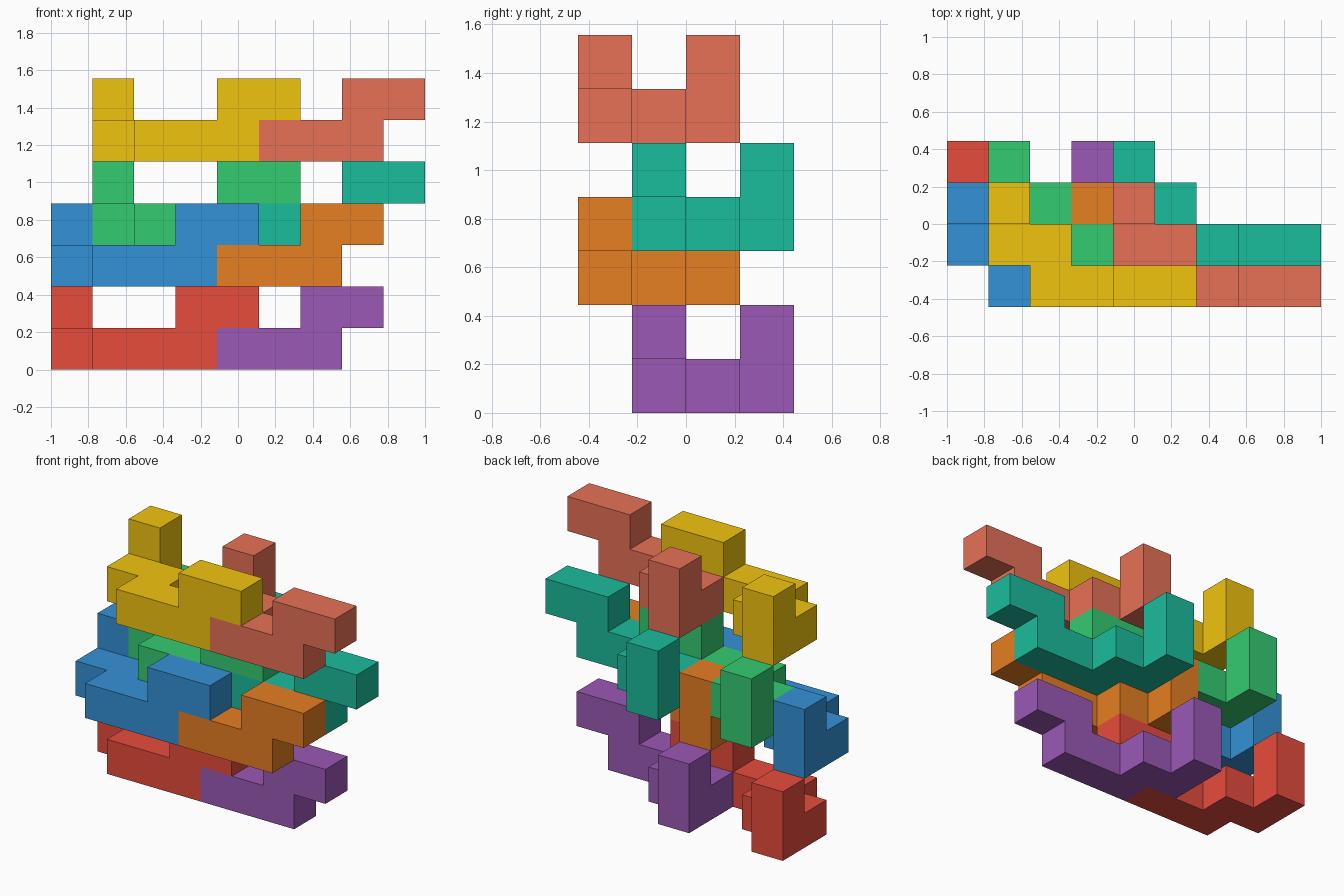
import bpy, bmesh
from mathutils import Vector

if "Cube" in bpy.data.objects:
    bpy.data.objects.remove(bpy.data.objects["Cube"])

U = 2 / 9                                   # edge of one cube cell
ORIGIN = Vector((-4.5, -2.0, 0.0))          # grid corner, in cells

# One nine-cell puzzle piece, repeated by translation
PIECE = [(0, 2, 0), (0, 2, 1), (0, 1, 0), (1, 1, 0), (1, 0, 0),
         (2, 0, 0), (3, 0, 0), (3, 0, 1), (4, 0, 1)]


def linear(c):
    return c / 12.92 if c <= 0.04045 else ((c + 0.055) / 1.055) ** 2.4


def make_material(name, rgb):
    mat = bpy.data.materials.new(name)
    mat.diffuse_color = [linear(v / 255) for v in rgb] + [1]
    mat.use_nodes = True
    mat.node_tree.nodes["Principled BSDF"].inputs["Base Color"].default_value = mat.diffuse_color
    return mat


def add_cell_faces(bm, cell, cells):
    """Add only the outer faces of a cell."""
    for axis in range(3):
        for side in (0, 1):
            near = list(cell)
            near[axis] += 2 * side - 1
            if tuple(near) in cells:
                continue
            b, c = (axis + 1) % 3, (axis + 2) % 3
            ring = []
            for i, j in ((0, 0), (1, 0), (1, 1), (0, 1)):
                p = Vector(cell)
                p[axis] += side
                p[b] += i
                p[c] += j
                ring.append(bm.verts.new(p * U))
            bm.faces.new(ring if side else ring[::-1])


def make_piece(name, offset, rgb):
    bm = bmesh.new()
    for cell in PIECE:
        add_cell_faces(bm, cell, set(PIECE))
    bmesh.ops.remove_doubles(bm, verts=bm.verts, dist=1e-4)
    bmesh.ops.dissolve_limit(bm, angle_limit=0.01, verts=bm.verts, edges=bm.edges)
    mesh = bpy.data.meshes.new(name)
    bm.to_mesh(mesh)
    bm.free()
    mesh.materials.append(make_material(name, rgb))
    obj = bpy.data.objects.new(name, mesh)
    obj.location = (ORIGIN + Vector(offset)) * U
    bpy.context.collection.objects.link(obj)


# Four staggered layers, each with a left and a right piece
LAYERS = [
    ((0, 1, 0), ("red", (231, 76, 60)), ("purple", (155, 89, 182))),
    ((0, 0, 2), ("blue", (52, 145, 214)), ("orange", (230, 126, 34))),
    ((1, 1, 3), ("green", (52, 204, 113)), ("teal", (26, 188, 156))),
    ((1, 0, 5), ("yellow", (241, 196, 15)), ("coral", (231, 113, 86))),
]
for (x, y, z), left, right in LAYERS:
    for dx, (name, rgb) in ((0, left), (3, right)):
        make_piece(name + "_piece", (x + dx, y, z), rgb)
